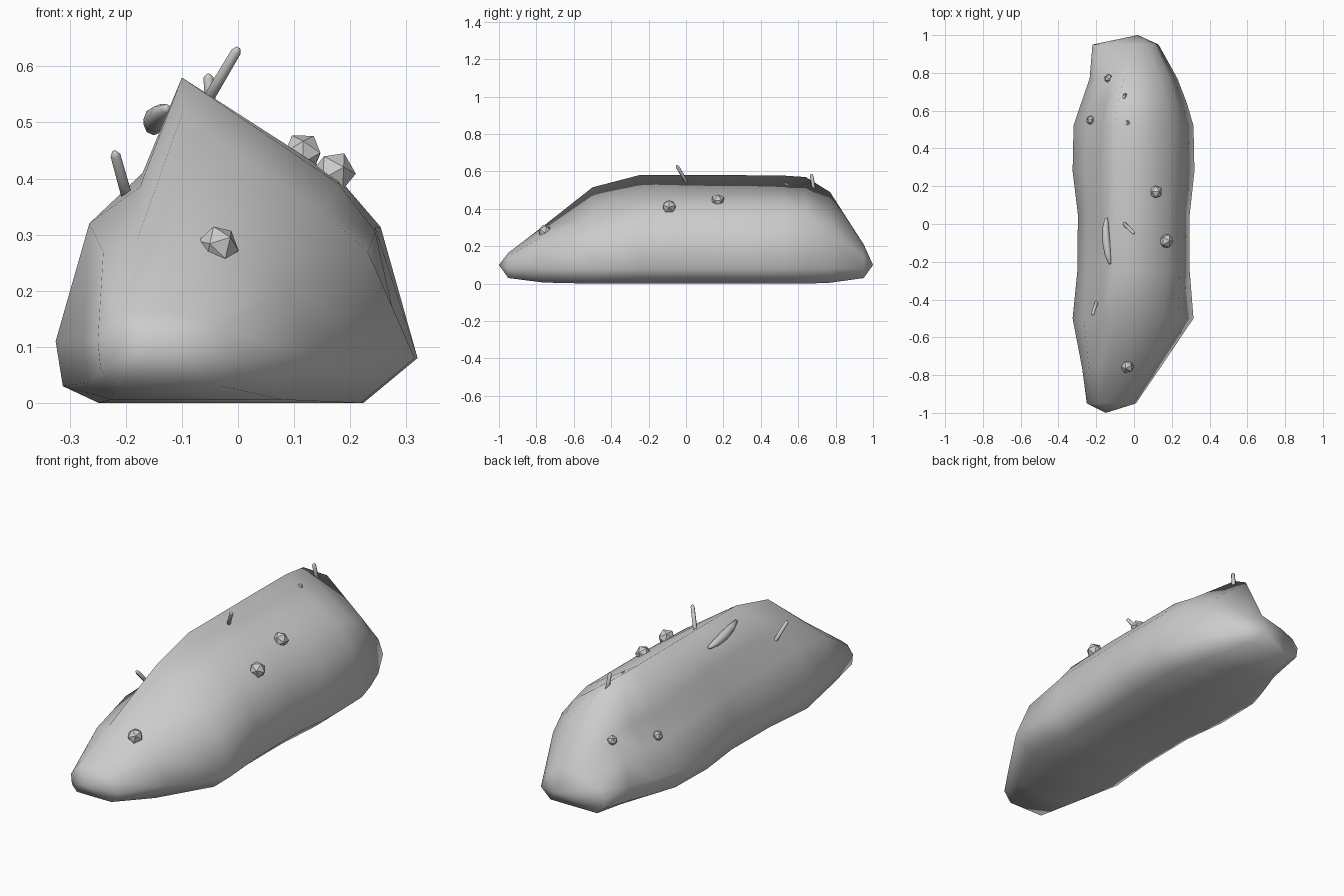
import bpy, bmesh, math
from mathutils import Vector

if "Cube" in bpy.data.objects:
    bpy.data.objects.remove(bpy.data.objects["Cube"])

# Body cross-sections along y:
# y, bottom z, left x, left shoulder x/z, hollow x/z, ridge x/z, right shoulder x/z, right x
SECTIONS = [
    (-.95, .03, -.25, -.22, .15, -.19, .16, -.14, .165, -.06, .15, .01),
    (-.76, .006, -.275, -.24, .27, -.18, .29, -.12, .31, .03, .255, .14),
    (-.50, 0, -.325, -.265, .32, -.175, .385, -.10, .515, .15, .34, .315),
    (-.25, 0, -.30, -.255, .30, -.17, .41, -.10, .58, .18, .39, .295),
    (.05, 0, -.297, -.25, .29, -.17, .40, -.10, .58, .18, .40, .295),
    (.28, 0, -.325, -.26, .28, -.175, .38, -.10, .58, .18, .40, .32),
    (.52, 0, -.32, -.25, .25, -.17, .35, -.10, .578, .18, .40, .315),
    (.64, 0, -.28, -.23, .25, -.15, .35, -.09, .57, .17, .38, .28),
    (.77, .005, -.235, -.20, .23, -.13, .32, -.05, .49, .14, .33, .23),
    (.95, .03, -.22, -.19, .15, -.12, .18, 0, .21, .07, .17, .13),
]


def finish(bm, name, smooth):
    bmesh.ops.recalc_face_normals(bm, faces=bm.faces)
    for f in bm.faces:
        f.smooth = smooth
    me = bpy.data.meshes.new(name)
    bm.to_mesh(me)
    bm.free()
    ob = bpy.data.objects.new(name, me)
    bpy.context.collection.objects.link(ob)
    return ob


def skin(bm, rings, start, end):
    """Join rings of points with quads and close both ends to a point."""
    rv = [[bm.verts.new(p) for p in r] for r in rings]
    n = len(rv[0])
    for a, b in zip(rv, rv[1:]):
        for i in range(n):
            bm.faces.new((a[i], a[(i + 1) % n], b[(i + 1) % n], b[i]))
    for ring, tip in ((rv[0], start), (rv[-1], end)):
        t = bm.verts.new(tip)
        for i in range(n):
            bm.faces.new((ring[i], ring[(i + 1) % n], t))


# Main rock body
rings = []
for y, zb, xl, lx, lz, nx, nz, rx, rz, sx, sz, xr in SECTIONS:
    w = xr - xl
    pts = [(xl + .12 * w, zb), (xl + .02 * w, zb + .03), (xl, .11), (lx, lz),
           (nx, nz), (rx, rz), (sx, sz),
           (sx + .3 * (xr - sx) + .05 * w, sz + .27 * (.08 - sz)),
           (xr, .08), (xr - .15 * w, zb)]
    rings.append([(x, y, z) for x, z in pts])
bm = bmesh.new()
skin(bm, rings, (-.15, -1, .1), (.02, 1, .1))
finish(bm, "rock_body", True)


# Faceted pebbles
def pebble(name, loc, r, rot):
    bm = bmesh.new()
    bmesh.ops.create_icosphere(bm, subdivisions=1, radius=r)
    ob = finish(bm, name, False)
    ob.location = loc
    ob.rotation_euler = rot


for i, (loc, r) in enumerate([((.17, -.09, .41), .04), ((.115, .17, .445), .037),
                              ((-.035, -.755, .28), .037), ((-.135, .77, .31), .025),
                              ((-.23, .55, .275), .025), ((-.04, .535, .522), .02)]):
    pebble(f"pebble_{i + 1}", loc, r, (.3 * i, .5, .7 * i))


# Rounded rods: twigs and the curved grub-shaped lump
def rod(name, path, radii):
    path = [Vector(p) for p in path]
    d = (path[-1] - path[0]).normalized()
    u = d.orthogonal().normalized()
    v = d.cross(u)
    rings = [[p + r * (math.cos(a) * u + math.sin(a) * v)
              for a in [math.tau * k / 8 for k in range(8)]]
             for p, r in zip(path, radii)]
    bm = bmesh.new()
    skin(bm, rings, path[0] - d * radii[0] * .5, path[-1] + d * radii[-1] * .5)
    finish(bm, name, True)


for i, (a, b) in enumerate([((-.06, .01, .53), (0, -.05, .632)),
                            ((-.047, .685, .5), (-.053, .67, .585)),
                            ((-.193, -.40, .35), (-.22, -.48, .447))]):
    a, b = Vector(a), Vector(b)
    rod(f"twig_{i + 1}", [a, a.lerp(b, .5), a.lerp(b, .94), b], [.01, .0095, .009, .005])

rod("curved_lump", [(-.147, .03, .49), (-.15, -.02, .495), (-.147, -.09, .505),
                    (-.138, -.16, .515), (-.128, -.21, .525)],
    [.008, .018, .022, .018, .008])
